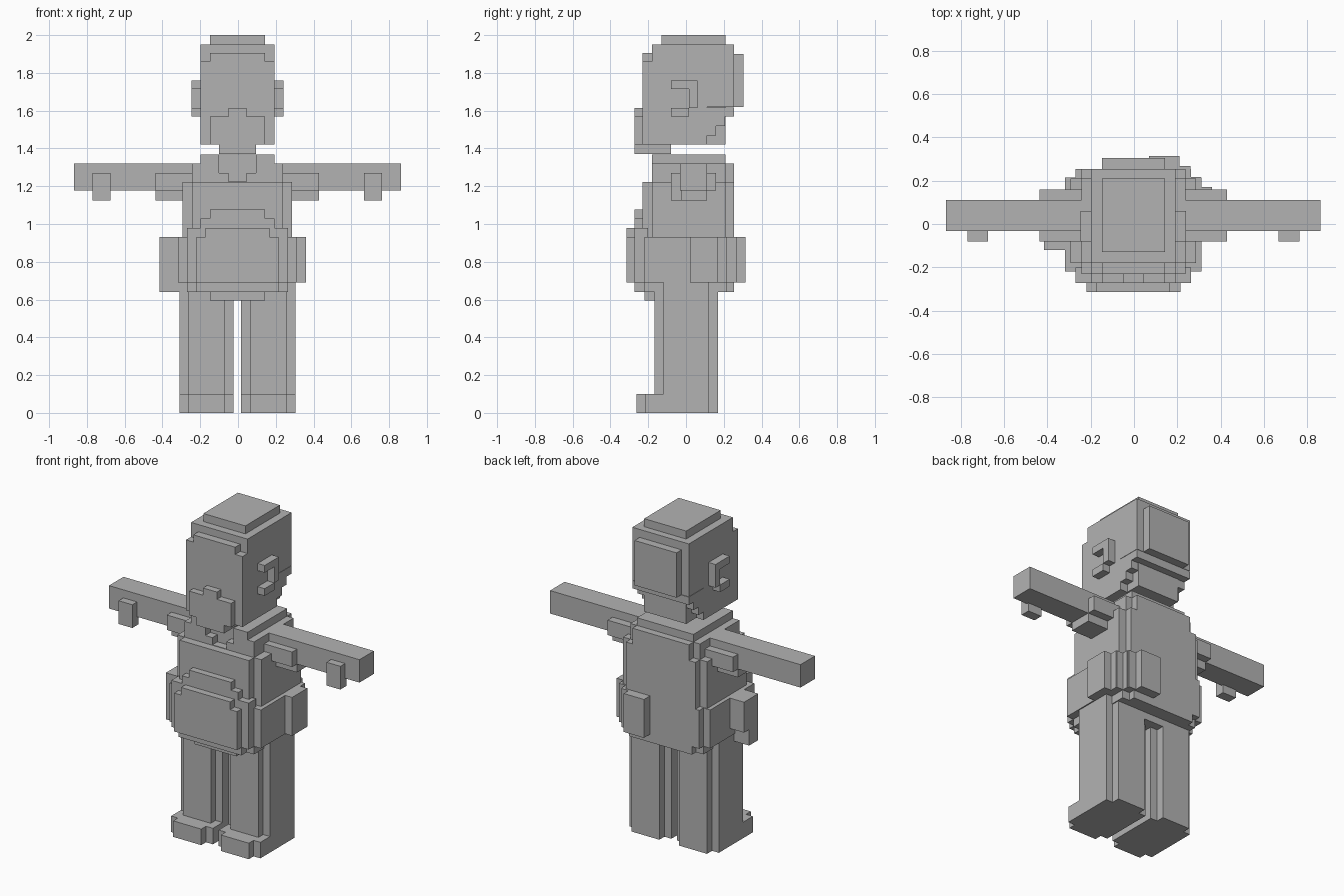
import bpy, bmesh

if "Cube" in bpy.data.objects:
    bpy.data.objects.remove(bpy.data.objects["Cube"])

mat = bpy.data.materials.new("plain_grey")
mat.diffuse_color = (0.45, 0.45, 0.45, 1)
mat.use_nodes = True
mat.node_tree.nodes["Principled BSDF"].inputs["Base Color"].default_value = mat.diffuse_color


def part(name, boxes, cuts=()):
    """Merge boxes (x0, x1, y0, y1, z0, z1), minus cuts, into one clean blocky shell."""
    every = list(boxes) + list(cuts)
    ax = [sorted({round(b[2 * i + k], 4) for b in every for k in (0, 1)}) for i in range(3)]

    def inside(group, c):
        return any(all(b[2 * i] < c[i] < b[2 * i + 1] for i in range(3)) for b in group)

    n = [len(a) - 1 for a in ax]
    cells = set()
    for i in range(n[0]):
        for j in range(n[1]):
            for k in range(n[2]):
                c = [(ax[d][m] + ax[d][m + 1]) / 2 for d, m in enumerate((i, j, k))]
                if inside(boxes, c) and not inside(cuts, c):
                    cells.add((i, j, k))
    bm = bmesh.new()
    verts = {}

    def vert(key):
        if key not in verts:
            verts[key] = bm.verts.new([ax[d][key[d]] for d in range(3)])
        return verts[key]

    for cell in cells:
        for d in range(3):
            for side in (0, 1):
                near = list(cell)
                near[d] += 2 * side - 1
                if tuple(near) in cells:
                    continue
                u, v = (d + 1) % 3, (d + 2) % 3
                loop = []
                for du, dv in ((0, 0), (1, 0), (1, 1), (0, 1)):
                    key = list(cell)
                    key[d] += side
                    key[u] += du
                    key[v] += dv
                    loop.append(vert(tuple(key)))
                bm.faces.new(loop if side else loop[::-1])
    bmesh.ops.dissolve_limit(bm, angle_limit=0.01, verts=bm.verts[:], edges=bm.edges[:])
    me = bpy.data.meshes.new(name)
    bm.to_mesh(me)
    bm.free()
    me.materials.append(mat)
    ob = bpy.data.objects.new(name, me)
    bpy.context.collection.objects.link(ob)
    return ob


CX = -0.003  # body centre line


def mid(w, *yz):
    """Box centred across the body with half width w."""
    return (CX - w, CX + w, *yz)


def flip(b):
    return (2 * CX - b[1], 2 * CX - b[0], *b[2:])


# Head: stepped crown, flat face, stairs under the back of the skull
head = [
    mid(.145, -.13, .21, 1.95, 2.0),
    mid(.195, -.18, .255, 1.855, 1.95),
    mid(.145, -.23, .21, 1.42, 1.905),
    mid(.195, -.23, .11, 1.42, 1.86),
    mid(.195, -.18, .255, 1.62, 1.9),
    mid(.145, .1, .305, 1.62, 1.9),
]
for i in range(4):
    head.append(mid(.195 if i else .145, -.1, .11 + .0483 * i, 1.42 + .0495 * i, 1.4695 + .0495 * i))
part("head", head)

# Beard and chin
part("beard", [
    mid(.145, -.272, -.2, 1.42, 1.57),
    mid(.048, -.272, -.2, 1.57, 1.615),
    mid(.097, -.272, -.08, 1.37, 1.43),
])

# Ears: hooked shape open to the front
ear = [
    (.18, .24, -.08, .06, 1.715, 1.76),
    (.18, .24, .015, .06, 1.615, 1.76),
    (.18, .24, -.08, .015, 1.57, 1.615),
]
part("right_ear", ear)
part("left_ear", [flip(b) for b in ear])

# Torso with an open V collar
part("torso", [
    mid(.29, -.18, .21, .93, 1.222),
    mid(.24, -.18, .21, 1.2, 1.32),
    mid(.24, -.23, .255, .93, 1.222),
    mid(.195, -.18, .255, 1.2, 1.32),
    mid(.195, -.18, .21, 1.32, 1.368),
    mid(.145, -.272, -.2, .93, 1.077),
    mid(.195, -.272, -.2, .93, 1.028),
], cuts=[
    mid(.097, -.3, -.13, 1.27, 1.5),
    mid(.048, -.19, -.13, 1.225, 1.27),
])

# Wide belly and hips
part("hips", [
    mid(.315, -.22, .215, .69, .93),
    mid(.267, -.272, .255, .69, .93),
    mid(.267, -.272, -.2, .69, .98),
    mid(.217, -.315, -.2, .69, .93),
    mid(.17, -.315, -.2, .69, .978),
    mid(.267, -.22, .215, .64, .69),
    mid(.217, -.272, .255, .64, .69),
    mid(.145, -.22, .17, .595, .64),
])

# Pouch wrapped round the back right corner
part("back_pouch", [
    (.07, .21, .2, .315, .69, .93),
    (.07, .26, .2, .267, .69, .93),
    (.2, .31, .02, .218, .69, .93),
    (.25, .36, .02, .17, .69, .93),
])

# Small holster on the left hip
part("holster", [
    (-.415, -.3, -.12, .02, .74, .93),
    (-.415, -.3, -.12, -.03, .64, .74),
])

# Arms with thicker sleeves and a thumb
arm = [
    (.2, .862, -.033, .11, 1.177, 1.32),
    (.2, .43, -.033, .11, 1.125, 1.2),
    (.2, .43, -.08, .16, 1.177, 1.27),
    (.668, .763, -.08, -.02, 1.125, 1.27),
]
part("right_arm", arm)
part("left_arm", [flip(b) for b in arm])

# Legs with stepped corners and shoes
leg = [
    (.017, .305, -.12, .12, 0, .7),
    (.065, .258, -.167, .17, 0, .7),
    (.017, .305, -.215, .12, 0, .1),
    (.065, .258, -.262, .1, 0, .1),
]
part("right_leg", leg)
part("left_leg", [flip(b) for b in leg])
